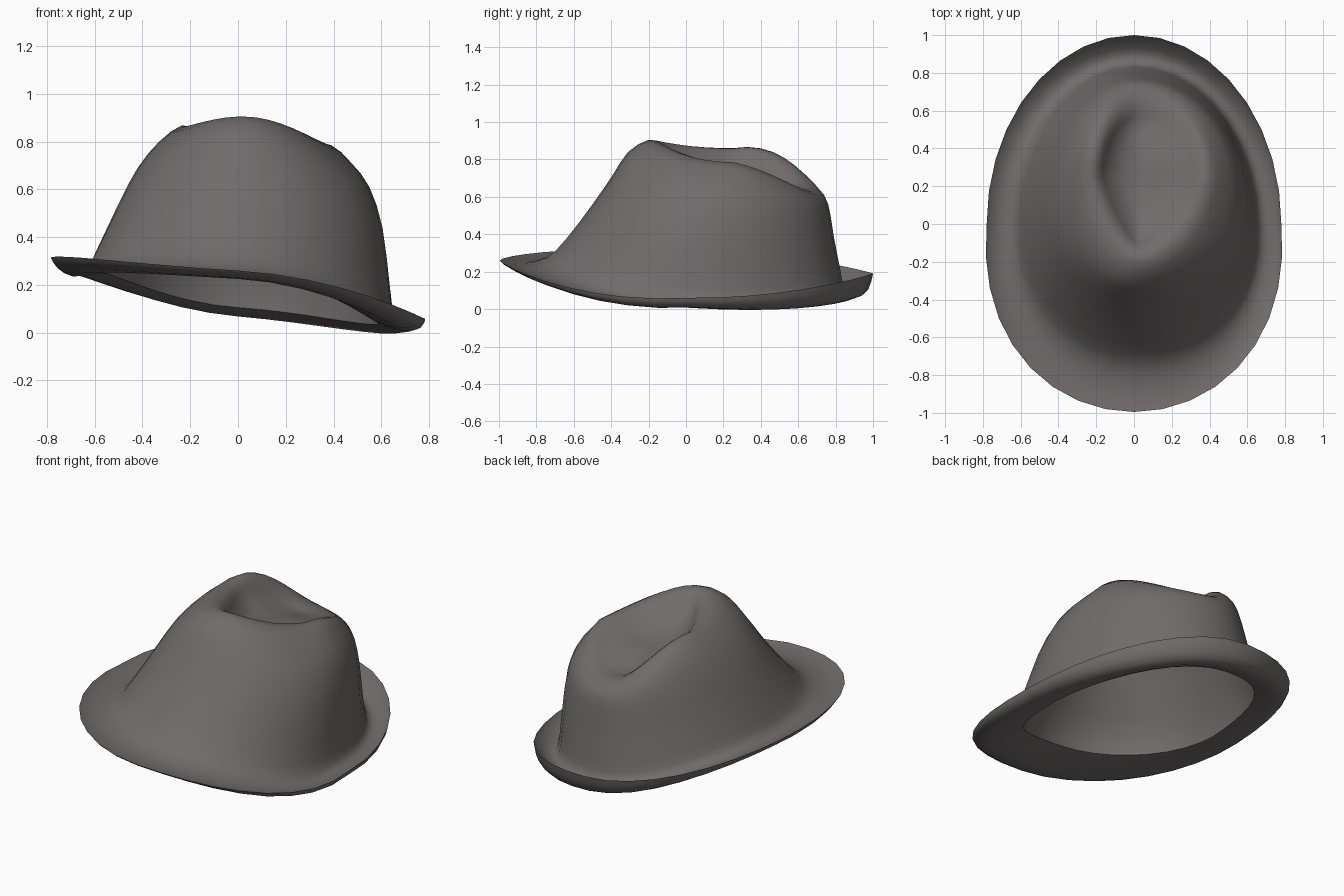
import bpy, bmesh, math

if "Cube" in bpy.data.objects:
    bpy.data.objects.remove(bpy.data.objects["Cube"])

SEG = 36    # sides around the hat
STEPS = 2   # smooth steps between profile rings

# Each ring: centre x, centre y, front taper, front twist, back twist,
# then (extent, height) pairs for left, right, front, back
EDGE = (0, 0, -.12, .05, -.01, -.78, .308, .78, .06, -.995, .26, 1.0, .19)
BRIM = [
    EDGE,
    (0, 0, -.12, .05, -.02, -.755, .288, .76, .045, -.95, .25, .965, .15),
    (0, 0, -.11, .045, -.04, -.70, .265, .70, .035, -.86, .245, .90, .10),
    (0, 0, -.07, .04, -.04, -.63, .28, .655, .07, -.745, .275, .845, .125),
]
CROWN = [
    (0, .02, -.03, .03, -.02, -.585, .36, .635, .20, -.645, .37, .825, .21),
    (0, .07, 0, 0, 0, -.50, .54, .605, .44, -.50, .56, .79, .39),
    (0, .14, 0, 0, -.02, -.42, .69, .55, .61, -.39, .72, .77, .515),
    (0, .20, .05, 0, -.06, -.33, .80, .475, .71, -.31, .84, .745, .595),
    (.02, .25, .15, 0, -.08, -.24, .86, .39, .785, -.20, .905, .68, .64),
]
DENT = [
    (.03, .25, .4, 0, -.07, -.185, .84, .315, .76, -.13, .88, .60, .65),
    (.03, .26, .45, 0, -.03, -.14, .77, .23, .72, -.07, .80, .53, .645),
    (.04, .27, .3, 0, 0, -.06, .715, .14, .70, .05, .73, .44, .665),
]
# Brim underside, from the edge in to the opening
UNDER = [
    EDGE,
    (0, 0, -.12, .05, -.03, -.755, .27, .76, .022, -.965, .24, .975, .105),
    (0, 0, -.11, .045, -.06, -.69, .235, .69, .008, -.86, .225, .91, .068),
    (0, 0, -.05, .04, -.04, -.58, .25, .59, .04, -.64, .258, .80, .105),
]


def spline(a, b, c, d, t):
    """Catmull-Rom blend of four rings."""
    return [.5 * (2 * q + (r - p) * t + (2 * p - 5 * q + 4 * r - s) * t * t
                  + (3 * q - p - 3 * r + s) * t ** 3)
            for p, q, r, s in zip(a, b, c, d)]


def smooth(keys):
    """Fill in rings between the key rings."""
    out, last = [], len(keys) - 1
    for i in range(last):
        quad = [keys[max(0, min(last, i + k))] for k in (-1, 0, 1, 2)]
        out += [spline(*quad, t / STEPS) for t in range(STEPS)]
    return out + [list(keys[-1])]


def inset(ring, dx, dz):
    """Same ring moved inward by dx and down by dz."""
    r = list(ring)
    for i, sign in zip((5, 7, 9, 11), (1, -1, 1, -1)):
        r[i] += sign * dx
        r[i + 1] -= dz
    return r


def ring_points(ring):
    """Lopsided oval whose height varies from side to side."""
    cx, cy, taper, tf, tb, xl, zl, xr, zr, yf, zf, yb, zb = ring
    pts = []
    for j in range(SEG):
        a = 2 * math.pi * j / SEG
        c, s = math.cos(a), math.sin(a)
        ex, zx = (xr, zr) if c > 0 else (xl, zl)
        ey, zy = (yb, zb) if s > 0 else (yf, zf)
        x = cx + abs(ex - cx) * c * (1 - taper * max(0, -s))
        y = cy + abs(ey - cy) * s
        z = zx * c * c + zy * s * s + (tb if s > 0 else tf) * c * s
        pts.append((x, y, z))
    return pts


def loft(bm, rings, tip, flip, first=None):
    """Skin the rings and close them with a fan; returns the first loop."""
    loops = [[bm.verts.new(p) for p in ring_points(r)] for r in rings]
    if first:
        for v in loops[0]:
            bm.verts.remove(v)
        loops[0] = first
    top = bm.verts.new(tip)
    for i, lo in enumerate(loops):
        for j in range(SEG):
            k = (j + 1) % SEG
            f = [lo[j], lo[k], top]
            if i + 1 < len(loops):
                f = [lo[j], lo[k], loops[i + 1][k], loops[i + 1][j]]
            bm.faces.new(f[::-1] if flip else f)
    return loops[0]


bm = bmesh.new()
# Outer felt: brim, crown and pinched dent
edge = loft(bm, smooth(BRIM + CROWN + DENT), (.04, .27, .70), False)

# Lining: brim underside, opening and inside of the crown
gaps = [(.03, 0), (.025, 0), (.024, .006), (.022, .016), (.025, .03)]
lining = [inset(r, *g) for r, g in zip(CROWN, gaps)]
lining += [inset(r, -.006, .026) for r in DENT]
inner = smooth(UNDER) + smooth([UNDER[-1]] + lining)[1:]
loft(bm, inner, (.04, .27, .675), True, edge)

mesh = bpy.data.meshes.new("felt_hat")
bm.to_mesh(mesh)
bm.free()
hat = bpy.data.objects.new("felt_hat", mesh)
bpy.context.collection.objects.link(hat)

felt = bpy.data.materials.new("warm grey felt")
felt.diffuse_color = (.165, .15, .148, 1)
felt.use_nodes = True
felt.node_tree.nodes["Principled BSDF"].inputs["Base Color"].default_value = felt.diffuse_color
mesh.materials.append(felt)

bpy.context.view_layer.objects.active = hat
hat.select_set(True)
bpy.ops.object.shade_smooth_by_angle(angle=math.radians(45))
